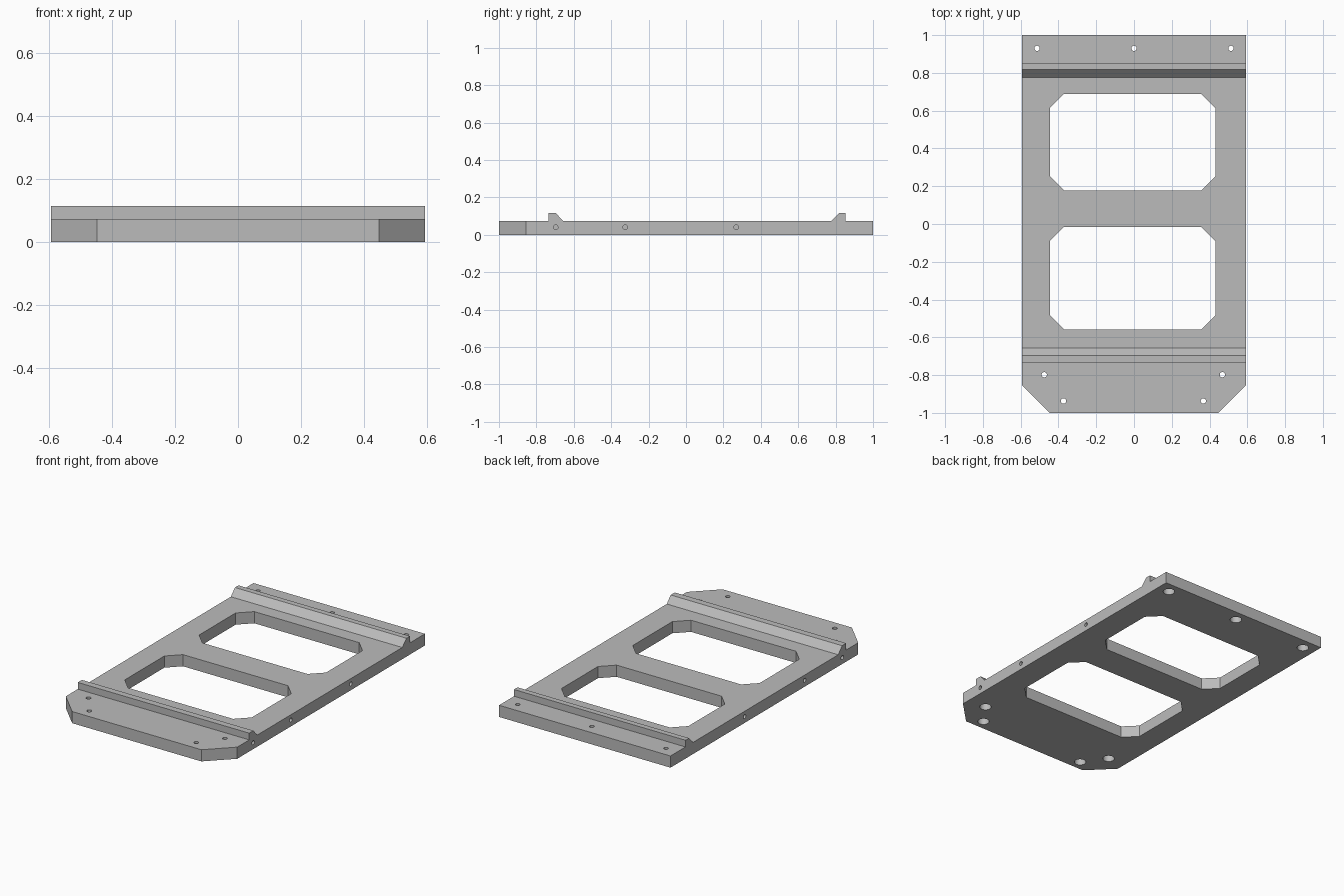
import bpy, bmesh, math
from mathutils import Matrix

if "Cube" in bpy.data.objects:
    bpy.data.objects.remove(bpy.data.objects["Cube"])

HALF_W, TOP, RIDGE = 0.593, 0.073, 0.115

grey = bpy.data.materials.new("light grey")
grey.diffuse_color = (0.5, 0.5, 0.5, 1)
grey.use_nodes = True
grey.node_tree.nodes["Principled BSDF"].inputs["Base Color"].default_value = grey.diffuse_color


def prism(name, points, direction):
    """Extrude a closed outline of 3D points along a direction."""
    bm = bmesh.new()
    face = bm.faces.new([bm.verts.new(p) for p in points])
    res = bmesh.ops.extrude_face_region(bm, geom=[face])
    bmesh.ops.translate(bm, vec=direction,
                        verts=[v for v in res["geom"] if isinstance(v, bmesh.types.BMVert)])
    bmesh.ops.recalc_face_normals(bm, faces=bm.faces)
    return finish(name, bm)


def cylinder(name, centre, radius, depth, axis="Z"):
    bm = bmesh.new()
    rot = Matrix.Rotation(math.pi / 2, 4, "Y") if axis == "X" else Matrix()
    bmesh.ops.create_cone(bm, cap_ends=True, segments=32, radius1=radius, radius2=radius,
                          depth=depth, matrix=Matrix.Translation(centre) @ rot)
    return finish(name, bm)


def finish(name, bm):
    mesh = bpy.data.meshes.new(name)
    bm.to_mesh(mesh)
    bm.free()
    obj = bpy.data.objects.new(name, mesh)
    bpy.context.collection.objects.link(obj)
    return obj


def cut(target, cutter):
    """Subtract the cutter, bake the result and delete the cutter."""
    mod = target.modifiers.new("cut", "BOOLEAN")
    mod.operation, mod.solver, mod.object = "DIFFERENCE", "EXACT", cutter
    bpy.context.view_layer.update()
    baked = bpy.data.meshes.new_from_object(
        target.evaluated_get(bpy.context.evaluated_depsgraph_get()))
    target.modifiers.clear()
    target.data = baked
    bpy.data.objects.remove(cutter)


# Plate with both ridges: side profile (y, z) extruded across the width
profile = [(-1, 0), (1, 0), (1, TOP), (0.852, TOP), (0.852, RIDGE), (0.817, RIDGE),
           (0.776, TOP), (-0.657, TOP), (-0.695, RIDGE), (-0.736, RIDGE),
           (-0.736, TOP), (-1, TOP)]
plate = prism("mounting_plate", [(-HALF_W, y, z) for y, z in profile], (2 * HALF_W, 0, 0))

# Chamfered front corners
for s in (-1, 1):
    corner = [(0.447, -1), (0.747, -1.3), (0.893, -1.155), (0.593, -0.855)]
    corner[1], corner[2] = (0.447, -1.2), (0.793, -1.2)
    corner.insert(3, (0.793, -0.655))
    corner.pop()
    cut(plate, prism("corner_cutter", [(s * x, y, -0.1) for x, y in corner], (0, 0, 0.4)))

# Two windows with chamfered corners
x0, x1, c = -0.446, 0.432, 0.076
for y0, y1 in ((-0.558, -0.015), (0.177, 0.689)):
    outline = [(x0 + c, y0), (x1 - c, y0), (x1, y0 + c), (x1, y1 - c),
               (x1 - c, y1), (x0 + c, y1), (x0, y1 - c), (x0, y0 + c)]
    cut(plate, prism("window_cutter", [(x, y, -0.1) for x, y in outline], (0, 0, 0.4)))

# Screw holes with counterbores underneath
for x, y in ((-0.513, 0.93), (0, 0.93), (0.513, 0.93), (-0.475, -0.798), (0.468, -0.798),
             (-0.373, -0.937), (0.367, -0.937)):
    cut(plate, cylinder("hole_cutter", (x, y, 0.05), 0.014, 0.3))
    cut(plate, cylinder("counterbore_cutter", (x, y, 0), 0.034, 0.08))

# Blind holes in both long sides
for s in (-1, 1):
    for y in (-0.697, -0.325, 0.268):
        cut(plate, cylinder("side_hole_cutter", (s * HALF_W, y, 0.04), 0.0125, 0.16, "X"))

plate.data.materials.clear()
plate.data.materials.append(grey)
bpy.context.view_layer.objects.active = plate
plate.select_set(True)
bpy.ops.object.shade_smooth_by_angle(angle=math.radians(30))
